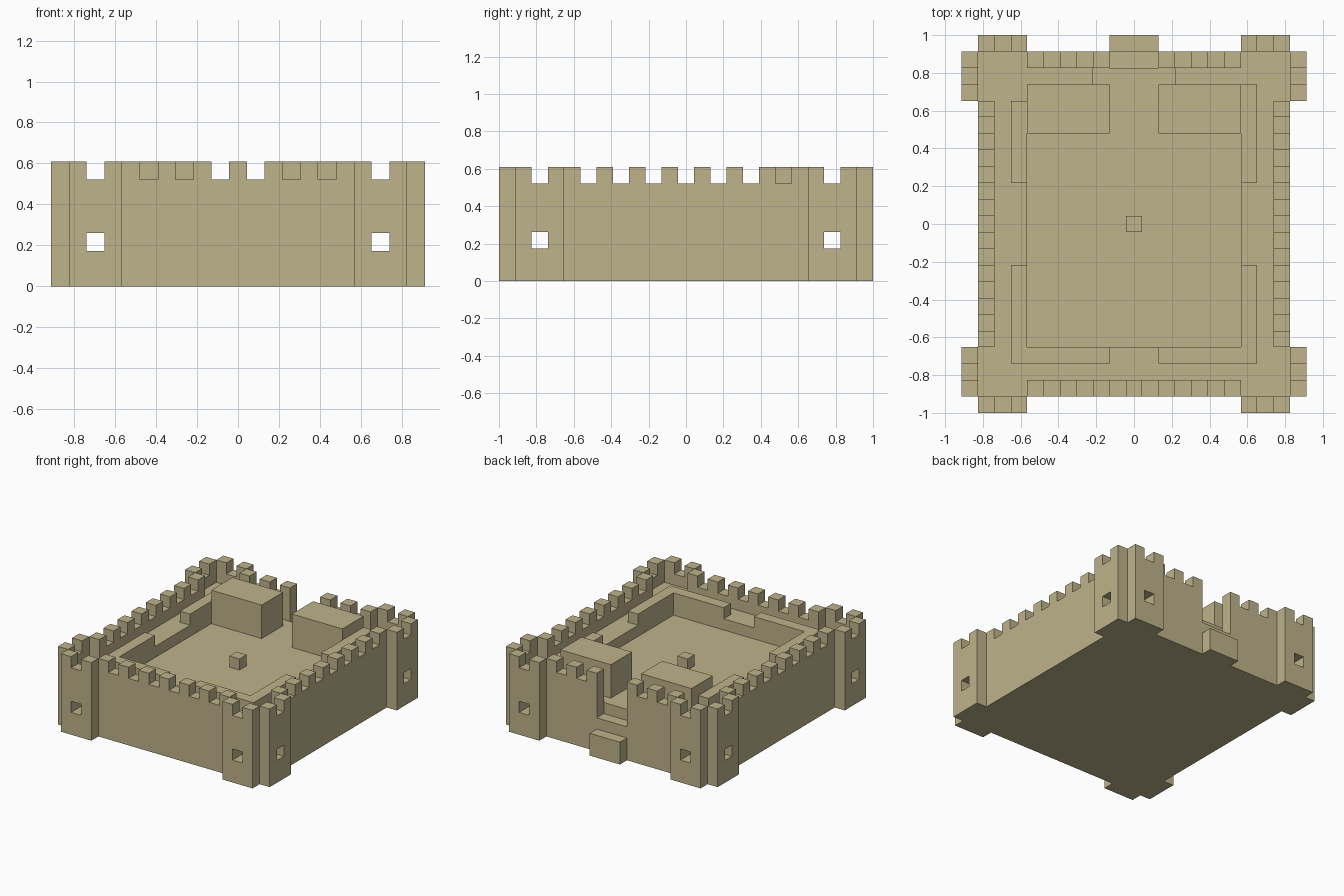
import bpy
import bmesh

cube = bpy.data.objects.get("Cube")
if cube:
    bpy.data.objects.remove(cube, do_unlink=True)

# Everything sits on a block grid of W by D units
W, D = 21, 23
U = 2 / D

stone = bpy.data.materials.new("sandstone")
stone.use_nodes = True
colour = (0.515, 0.451, 0.258, 1)
stone.diffuse_color = colour
stone.node_tree.nodes["Principled BSDF"].inputs["Base Color"].default_value = colour


def add_box(bm, x, y, z):
    """Add one block spanning the given grid ranges."""
    corners = bmesh.ops.create_cube(bm, size=1)["verts"]
    for v in corners:
        v.co = ((x[v.co.x > 0] - W / 2) * U,
                (y[v.co.y > 0] - D / 2) * U,
                z[v.co.z > 0] * U)


def part(name, boxes, flip_x=False, flip_y=False):
    """Make an object from blocks, optionally repeated across the centre."""
    bm = bmesh.new()
    for x, y, z in boxes:
        xs = [x] + ([(W - x[1], W - x[0])] if flip_x else [])
        ys = [y] + ([(D - y[1], D - y[0])] if flip_y else [])
        for xr in xs:
            for yr in ys:
                add_box(bm, xr, yr, z)
    mesh = bpy.data.meshes.new(name)
    bm.to_mesh(mesh)
    bm.free()
    mesh.materials.append(stone)
    obj = bpy.data.objects.new(name, mesh)
    bpy.context.scene.collection.objects.link(obj)
    return obj


# Courtyard mass and the corner towers
courtyard = part("courtyard", [((1.5, 19.5), (1.5, 21), (0, 4))])
towers = part("corner_towers", [((1, 4), (1, 4), (0, 5))], True, True)
front_buttresses = part("front_back_buttresses", [((1, 4), (0, 1), (0, 6))], True, True)
side_buttresses = part("side_buttresses", [((0, 1), (1, 4), (0, 6))], True, True)

# Curtain walls, with the back one split by the gate
part("side_walls", [((1, 2), (4, 19), (0, 6))], flip_x=True)
part("front_wall", [((4, 17), (1, 2), (0, 6))])
part("back_wall", [((4, 9), (21, 22), (0, 6))], flip_x=True)

# Gate steps
part("gate_threshold", [((9, 12), (21, 22), (0, 3))])
part("gate_step", [((9, 12), (22, 23), (0, 2))])

# Raised walkways behind the walls
part("side_walkways", [((2, 4), (4, 19), (4, 5))], flip_x=True)
part("front_walkway", [((4, 17), (2, 4), (4, 5))])
part("back_walkways", [((4, 8), (20, 21), (4, 5))], flip_x=True)

# Inner parapets along the walkway edge
part("front_parapets", [((3, 9), (3, 4), (5, 6)), ((3, 4), (4, 9), (5, 6))], flip_x=True)
part("back_left_parapet", [((17, 18), (14, 20), (5, 6))])
part("back_right_parapet", [((3, 4), (14, 19), (5, 6))])

# Gatehouse blocks and the courtyard pedestal
part("gatehouses", [((4, 9), (17, 20), (4, 7))], flip_x=True)
part("pedestal", [((10, 11), (11, 12), (4, 5))])

# Merlons on alternate blocks
top = (6, 7)
part("side_merlons", [((1, 2), (i, i + 1), top) for i in range(4, 19, 2)], flip_x=True)
part("front_merlons", [((i, i + 1), (1, 2), top) for i in range(4, 17, 2)])
part("back_merlons", [((i, i + 1), (21, 22), top) for i in range(4, 9, 2)], flip_x=True)
part("tower_merlons", [((i, i + 1), (0, 1), top) for i in (1, 3)]
     + [((0, 1), (i, i + 1), top) for i in (1, 3)], True, True)

# Window shafts running straight through the towers
cutters = [part("shaft_cutter_lengthwise", [((2, 3), (-1, D + 1), (2, 3))], flip_x=True),
           part("shaft_cutter_crosswise", [((-1, W + 1), (2, 3), (2, 3))], flip_y=True)]
solids = (courtyard, towers, front_buttresses, side_buttresses)
for obj in solids:
    for cutter in cutters:
        cut = obj.modifiers.new("window_shaft", "BOOLEAN")
        cut.operation = "DIFFERENCE"
        cut.solver = "EXACT"
        cut.object = cutter

# Bake the cuts, then drop the cutters
graph = bpy.context.evaluated_depsgraph_get()
for obj in solids:
    baked = bpy.data.meshes.new_from_object(obj.evaluated_get(graph))
    obj.modifiers.clear()
    obj.data = baked
for cutter in cutters:
    bpy.data.objects.remove(cutter, do_unlink=True)
